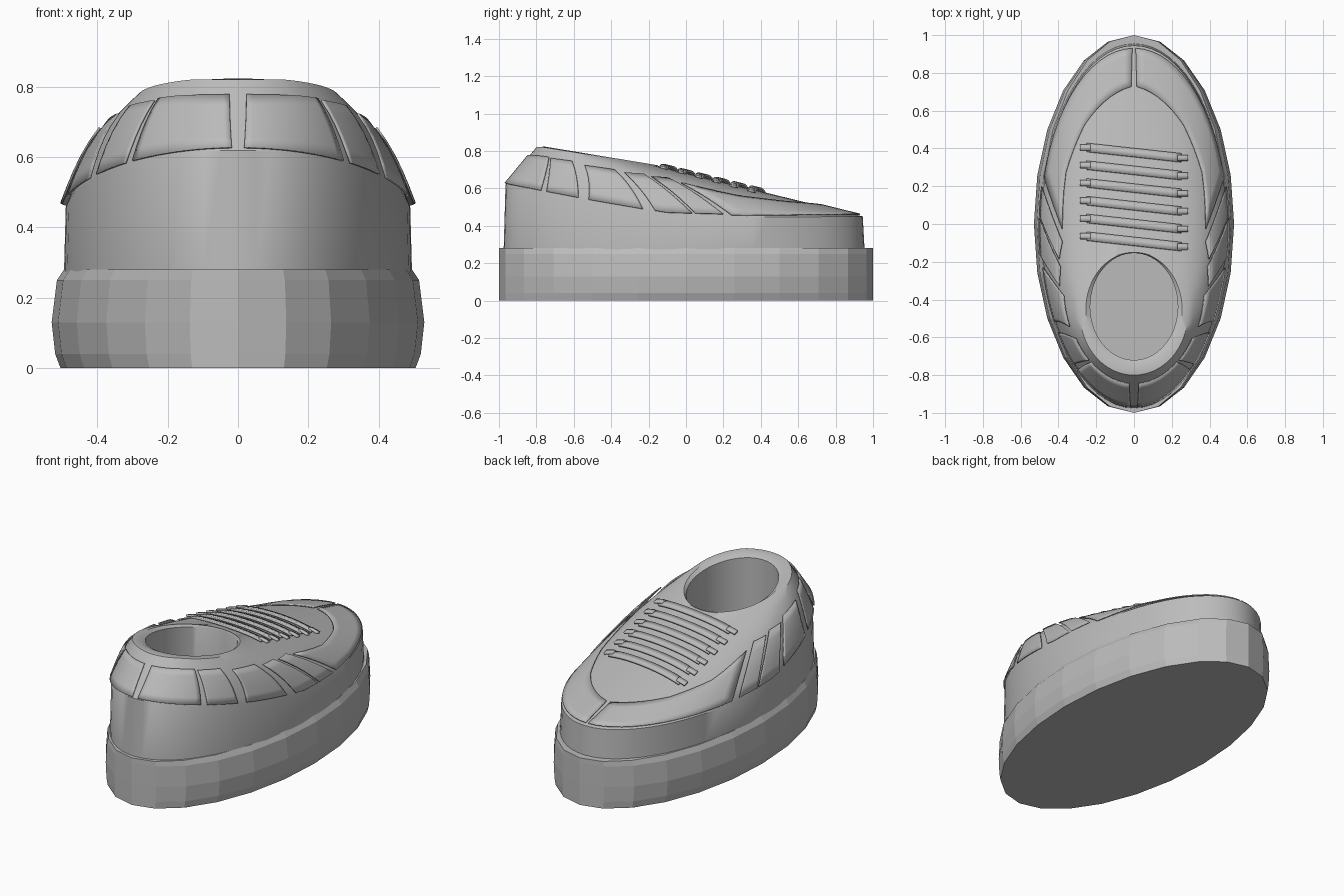
import bpy, bmesh, math
from mathutils import Vector
from mathutils.bvhtree import BVHTree

if "Cube" in bpy.data.objects:
    bpy.data.objects.remove(bpy.data.objects["Cube"])

grey = bpy.data.materials.new("plain_grey")
grey.diffuse_color = (0.5, 0.5, 0.5, 1)
grey.use_nodes = True
grey.node_tree.nodes["Principled BSDF"].inputs["Base Color"].default_value = grey.diffuse_color


def finish(bm, name, smooth_angle=None):
    bmesh.ops.recalc_face_normals(bm, faces=bm.faces)
    me = bpy.data.meshes.new(name)
    bm.to_mesh(me)
    bm.free()
    ob = bpy.data.objects.new(name, me)
    bpy.context.collection.objects.link(ob)
    me.materials.append(grey)
    if smooth_angle:
        bpy.ops.object.select_all(action='DESELECT')
        ob.select_set(True)
        bpy.context.view_layer.objects.active = ob
        bpy.ops.object.shade_smooth_by_angle(angle=math.radians(smooth_angle))
    return ob


def loft(rings, cap_start=False, cap_end=False):
    bm = bmesh.new()
    vs = [[bm.verts.new(p) for p in r] for r in rings]
    n = len(rings[0])
    for a, b in zip(vs, vs[1:]):
        for i in range(n):
            j = (i + 1) % n
            bm.faces.new((a[i], a[j], b[j], b[i]))
    if cap_start:
        bm.faces.new(vs[0])
    if cap_end:
        bm.faces.new(vs[-1])
    return bm


def ellipse(n, rx, ry, cy, z):
    """Ring of points; z may be a function of y."""
    out = []
    for i in range(n):
        a = 2 * math.pi * i / n
        y = cy + ry * math.sin(a)
        out.append(Vector((rx * math.cos(a), y, z(y) if callable(z) else z)))
    return out


def lerp_table(table, v):
    for (a, p), (b, q) in zip(table, table[1:]):
        if v <= b:
            return p + (q - p) * max(0, (v - a) / (b - a))
    return table[-1][1]


# Chunky faceted sole
finish(loft([ellipse(24, rx, 1.0, 0, z) for rx, z in
             ((.505, 0), (.52, .04), (.53, .13), (.515, .25), (.495, .28))], True, True), "sole")

# Upper: wall, sloping vamp, collar and inside of the opening
CREASE = ((-.97, .62), (-.5, .53), (-.1, .46), (.3, .445), (.95, .45))


def rim_z(y):
    return .82 - max(0, y + .76) * .165


def surf(a, t):
    """Vamp surface: a = angle round the shoe, t = 0 at crease, 1 at collar."""
    c, s = math.cos(a), math.sin(a)
    y0, y1 = -.01 + .955 * s, -.475 + .325 * s
    p = Vector((.49 * c, y0, lerp_table(CREASE, y0)))
    p = p.lerp(Vector((.285 * c, y1, rim_z(y1))), t)
    b = math.sin(math.pi * t) * .02 * c * c
    return p + Vector((b * (1 if c > 0 else -1), 0, b))


N = 64
rings = [ellipse(N, .495, .965, -.01, .27)]
rings += [[surf(2 * math.pi * i / N, k / 8) for i in range(N)] for k in range(9)]
rings += [ellipse(N, .255, .303, -.453, lambda y: rim_z(y) + .004),
          ellipse(N, .232, .283, -.437, lambda y: rim_z(y) - .01),
          ellipse(N, .232, .283, -.437, .34)]
body_bm = loft(rings, cap_end=True)
tree = BVHTree.FromBMesh(body_bm)
finish(body_bm, "upper", 35)


# Thin overlay panels that follow the vamp
def normal(a, t):
    e = .01
    n = (surf(a + e, t) - surf(a - e, t)).cross(surf(a, t + e) - surf(a, t - e))
    return n.normalized()


def panel(name, bottom, top, t_top, off=.008):
    """Patch between bottom and top angle ranges (degrees); t_top(u) is its upper edge."""
    for side in (1, -1):
        bm = bmesh.new()
        nu, nv = 14, 5
        grid = []
        for i in range(nu + 1):
            u = i / nu
            row = []
            for j in range(nv + 1):
                v = j / nv
                lo = bottom[0] + (bottom[1] - bottom[0]) * u
                hi = top[0] + (top[1] - top[0]) * u
                a = math.radians(lo + (hi - lo) * v)
                t = .015 + (t_top(u) - .015) * v
                p = surf(a, t) + normal(a, t) * off
                row.append(bm.verts.new((p.x * side, p.y, p.z)))
            grid.append(row)
        for i in range(nu):
            for j in range(nv):
                bm.faces.new((grid[i][j], grid[i + 1][j], grid[i + 1][j + 1], grid[i][j + 1]))
        ob = finish(bm, name, 40)
        mod = ob.modifiers.new("thickness", 'SOLIDIFY')
        mod.thickness = .006
        mod.offset = 0


panel("heel_panel", (-88, -53), (-86, -50), lambda u: .76)
panel("rear_quarter_panel", (-50, -36), (-48, -31), lambda u: .74)
panel("middle_quarter_panel", (-32, -13), (-24, -6), lambda u: .68)
panel("front_quarter_panel", (-9, 3), (-3, 7), lambda u: .62, .016)
panel("side_stripe", (4, 13), (9, 18), lambda u: .58, .016)
panel("toe_cap", (16, 89), (21, 88.2),
      lambda u: lerp_table(((0, .52), (.2, .33), (.5, .25), (1, .2)), u))


# Flat laces draped over the vamp, with a small tab at each end
def drape(x, y):
    hit = tree.ray_cast(Vector((x, y, 2)), Vector((0, 0, -1)))[0]
    return Vector((x, y, hit.z + .014))


def lace_strip(name, x0, x1, y0, y1, w, lift=0):
    bm = bmesh.new()
    prev = None
    for k in range(13):
        f = k / 12
        x, y = x0 + (x1 - x0) * f, y0 + (y1 - y0) * f
        cur = [bm.verts.new(drape(x, y + d * w / 2) + Vector((0, 0, lift))) for d in (-1, 1)]
        if prev:
            bm.faces.new((prev[0], cur[0], cur[1], prev[1]))
        prev = cur
    ob = finish(bm, name, 40)
    mod = ob.modifiers.new("thickness", 'SOLIDIFY')
    mod.thickness = .012
    mod.offset = 0


for i in range(6):
    y = -.085 + .094 * i
    lace_strip("lace", -.25, .25, y + .02, y - .035, .045)
    for sx, dy in ((-1, .02), (1, -.035)):
        lace_strip("lace_tab", sx * .23, sx * .285, y + dy, y + dy, .03, .008)
